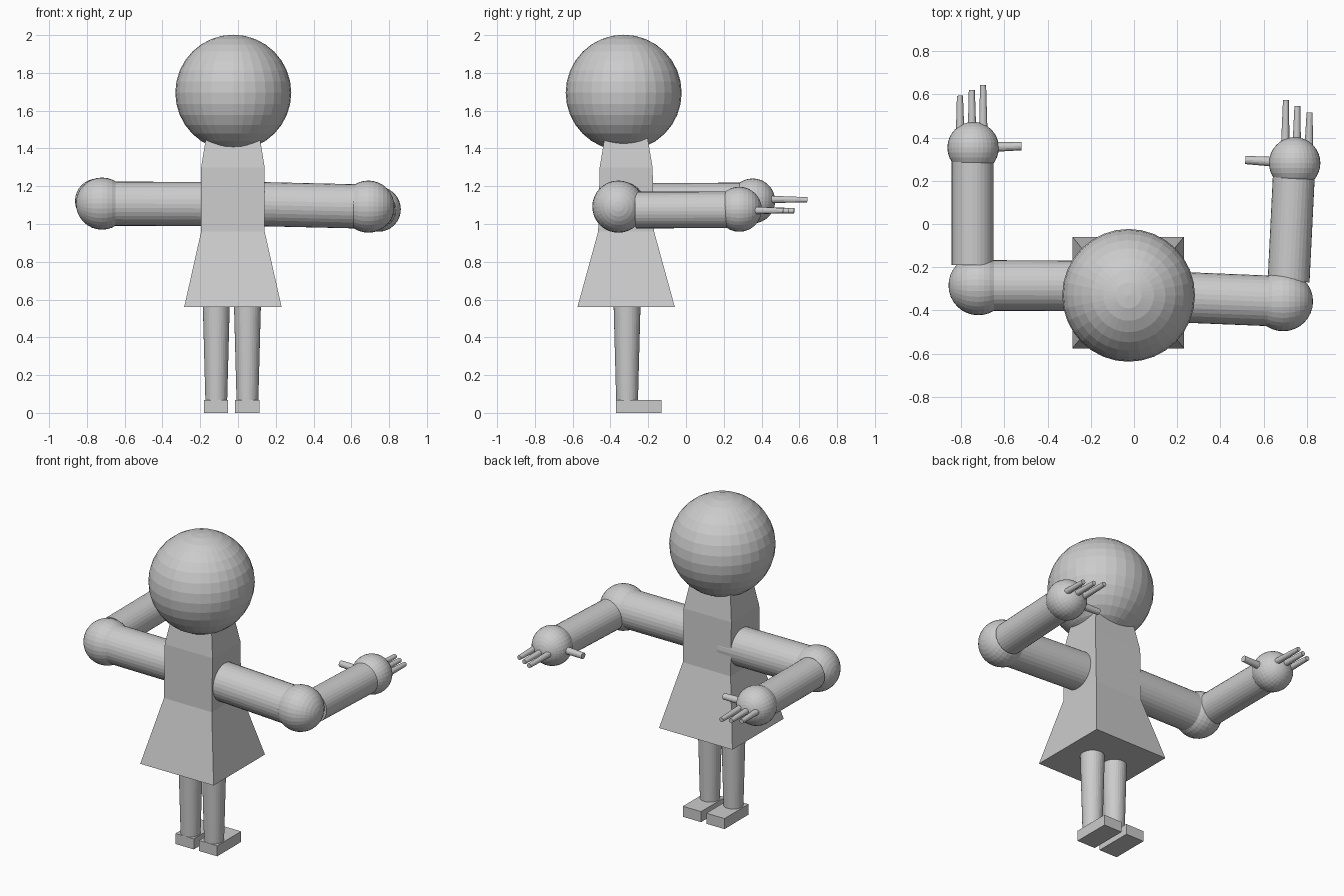
import bpy, bmesh
from mathutils import Vector, Matrix

if "Cube" in bpy.data.objects:
    bpy.data.objects.remove(bpy.data.objects["Cube"])


def finish(name, bm):
    bmesh.ops.recalc_face_normals(bm, faces=bm.faces)
    me = bpy.data.meshes.new(name)
    bm.to_mesh(me)
    bm.free()
    ob = bpy.data.objects.new(name, me)
    bpy.context.collection.objects.link(ob)
    return ob


def align(start, axis):
    rot = Vector((0, 0, 1)).rotation_difference(Vector(axis)).to_matrix().to_4x4()
    return Matrix.Translation(start) @ rot


def ball(name, centre, r, axis=(0, 0, 1)):
    bm = bmesh.new()
    bmesh.ops.create_uvsphere(bm, u_segments=32, v_segments=16, radius=r,
                              matrix=align(centre, axis))
    return finish(name, bm)


def rod(name, a, b, r1, r2, sides=32):
    a, b = Vector(a), Vector(b)
    bm = bmesh.new()
    bmesh.ops.create_cone(bm, cap_ends=True, segments=sides, radius1=r1, radius2=r2,
                          depth=(b - a).length, matrix=align((a + b) / 2, b - a))
    return finish(name, bm)


def box(name, lo, hi):
    lo, hi = Vector(lo), Vector(hi)
    bm = bmesh.new()
    bmesh.ops.create_cube(bm, size=1, matrix=Matrix.Translation((lo + hi) / 2)
                          @ Matrix.Diagonal((*(hi - lo), 1)))
    return finish(name, bm)


# Head
ball("head", (-0.025, -0.33, 1.695), 0.307)

# Dress: stacked rectangles (z, half width, half depth)
bm = bmesh.new()
rings = []
for z, hx, hy in ((0.56, 0.258, 0.258), (0.96, 0.168, 0.148),
                  (1.3, 0.168, 0.14), (1.46, 0.142, 0.113)):
    rings.append([bm.verts.new((-0.027 + sx * hx, -0.317 + sy * hy, z))
                  for sx, sy in ((-1, -1), (1, -1), (1, 1), (-1, 1))])
for lo, hi in zip(rings, rings[1:]):
    for i in range(4):
        j = (i + 1) % 4
        bm.faces.new((lo[i], lo[j], hi[j], hi[i]))
bm.faces.new(rings[0])
bm.faces.new(rings[-1])
finish("dress", bm)

# Legs and feet
for side, x in (("left", -0.115), ("right", 0.05)):
    rod(side + "_leg", (x, -0.312, 0.04), (x, -0.312, 0.6), 0.057, 0.072)
    box(side + "_foot", (x - 0.065, -0.37, 0), (x + 0.063, -0.13, 0.067))

# Arms: shoulder, elbow, forearm start, forearm end, hand, finger roots and tips, thumb tip
arms = {
    "left": ((-0.1, -0.287, 1.105), (-0.72, -0.284, 1.108), (-0.746, -0.19, 1.12),
             (-0.746, 0.33, 1.122), (-0.744, 0.353, 1.122),
             ((-0.805, 0.593), (-0.75, 0.62), (-0.698, 0.642)), 1.128, (-0.52, 0.36)),
    "right": ((0.05, -0.332, 1.107), (0.69, -0.358, 1.092), (0.715, -0.265, 1.074),
              (0.741, 0.26, 1.075), (0.743, 0.282, 1.078),
              ((0.703, 0.573), (0.756, 0.545), (0.812, 0.515)), 1.07, (0.515, 0.296)),
}
for side, (shoulder, elbow, f0, f1, hand, tips, fz, thumb) in arms.items():
    rod(side + "_upper_arm", shoulder, elbow, 0.117, 0.117)
    ball(side + "_elbow", elbow, 0.138, (1, 0, 0))
    rod(side + "_forearm", f0, f1, 0.097, 0.097)
    ball(side + "_hand", hand, 0.119, (0, 1, 0))
    for i, (x, y) in enumerate(tips):
        root = (x - 0.004 if side == "right" else x + 0.001, hand[1] + 0.06, fz + 0.003)
        rod(f"{side}_finger_{i + 1}", root, (x, y, fz), 0.02, 0.014, 16)
    rod(side + "_thumb", hand, (thumb[0], thumb[1], hand[2]), 0.025, 0.019, 16)
